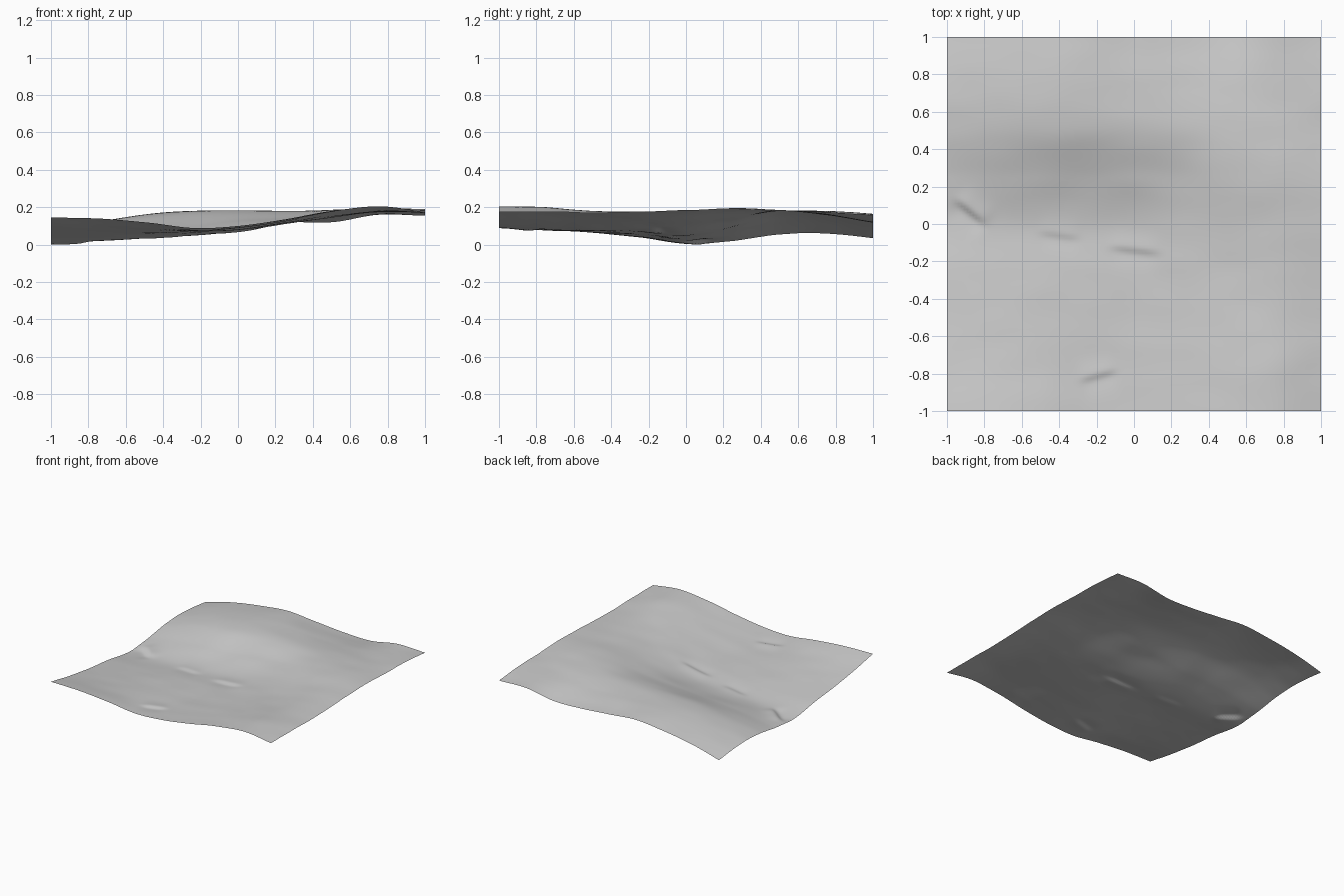
import bpy, bmesh, math
from mathutils import Vector, noise

cube = bpy.data.objects.get("Cube")
if cube:
    bpy.data.objects.remove(cube, do_unlink=True)

# Control heights: rows run front to back, columns run from -x to +x
UNIT = 0.005
HEIGHTS = [
    [31, 30, 26, 20, 22, 29, 38, 43, 37],
    [22, 21, 19, 17, 20, 27, 36, 42, 37],
    [15, 15, 15, 16, 18, 25, 33, 38, 36],
    [10, 10, 12, 14, 17, 24, 31, 37, 37],
    [3, 6, 9, 12, 17, 25, 33, 38, 39],
    [6, 14, 19, 22, 27, 31, 38, 41, 40],
    [13, 24, 32, 36, 38, 38, 39, 39, 38],
    [14, 26, 34, 38, 37, 34, 34, 36, 37],
    [9, 22, 30, 35, 31, 27, 26, 34, 33],
]
# Small rock ledges: start, end, height of the step
LEDGES = [
    ((-0.95, 0.12), (-0.8, 0.0), 0.012),
    ((-0.5, -0.05), (-0.3, -0.08), 0.005),
    ((-0.12, -0.13), (0.13, -0.16), 0.007),
    ((-0.28, -0.84), (-0.1, -0.79), 0.007),
]
STEPS = 128


def spline(values, t):
    """Smooth interpolation through evenly spaced values, t from 0 to 1."""
    last = len(values) - 1
    i = min(int(t * last), last - 1)
    f = t * last - i
    b, c = values[i], values[i + 1]
    a = values[i - 1] if i > 0 else 2 * b - c
    d = values[i + 2] if i + 2 <= last else 2 * c - b
    slope_b, slope_c = (c - a) / 2, (d - b) / 2
    return (b + slope_b * f + (3 * (c - b) - 2 * slope_b - slope_c) * f ** 2
            + (2 * (b - c) + slope_b + slope_c) * f ** 3)


def ledge(x, y, start, end, size):
    """A crisp step that fades out away from its line."""
    start, end = Vector(start), Vector(end)
    along = (end - start).normalized()
    offset = Vector((x, y)) - (start + end) / 2
    u = offset.dot(along) / ((end - start).length / 2)
    v = offset.dot(Vector((-along.y, along.x)))
    return size * math.exp(-u ** 4) * math.tanh(v / 0.015) * math.exp(-(v / 0.08) ** 2)


def height(x, y):
    rows = [spline(row, (x + 1) / 2) for row in HEIGHTS]
    z = spline(rows, (y + 1) / 2) * UNIT
    z += sum(ledge(x, y, *item) for item in LEDGES)
    # gentle surface unevenness
    z += 0.002 * noise.noise(Vector((x * 4, y * 7, 0)))
    return z


# Ground sheet
bm = bmesh.new()
bmesh.ops.create_grid(bm, x_segments=STEPS, y_segments=STEPS, size=1)
for vert in bm.verts:
    vert.co.z = height(vert.co.x, vert.co.y)
lowest = min(vert.co.z for vert in bm.verts)
for vert in bm.verts:
    vert.co.z -= lowest
for face in bm.faces:
    face.smooth = True
mesh = bpy.data.meshes.new("terrain")
bm.to_mesh(mesh)
bm.free()
terrain = bpy.data.objects.new("terrain", mesh)
bpy.context.collection.objects.link(terrain)

# Plain grey surface
grey = bpy.data.materials.new("stone_grey")
grey.use_nodes = True
colour = (0.6, 0.6, 0.6, 1)
grey.diffuse_color = colour
grey.node_tree.nodes["Principled BSDF"].inputs["Base Color"].default_value = colour
mesh.materials.append(grey)
